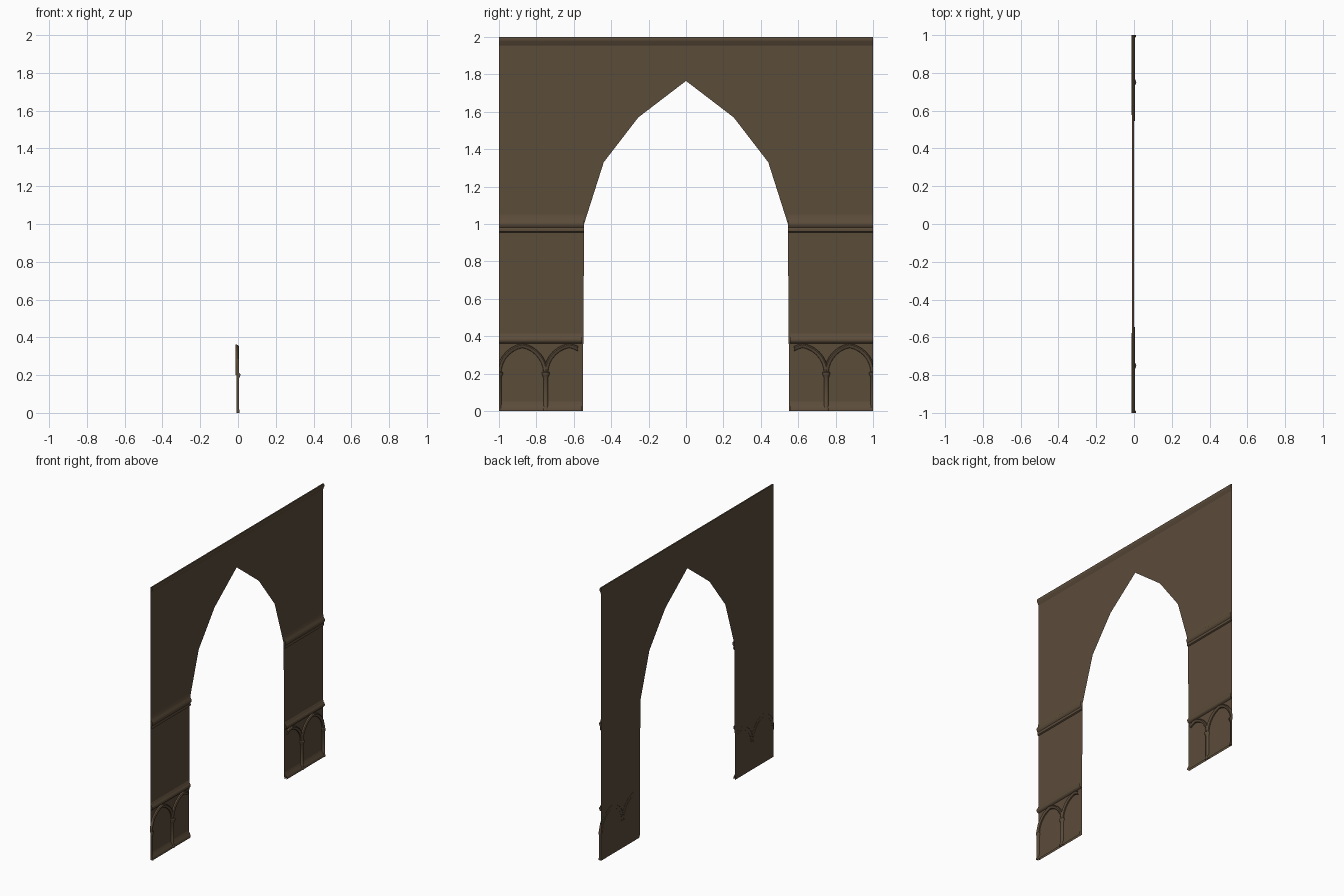
import bpy, math

if "Cube" in bpy.data.objects:
    bpy.data.objects.remove(bpy.data.objects["Cube"])

WALL = -0.011   # x of the wall sheet; relief projects towards +x
stone = bpy.data.materials.new("brown stone")
stone.diffuse_color = (0.105, 0.072, 0.042, 1)
stone.use_nodes = True
stone.node_tree.nodes["Principled BSDF"].inputs["Base Color"].default_value = stone.diffuse_color


def make(name, verts, faces, smooth=False):
    me = bpy.data.meshes.new(name)
    me.from_pydata(verts, [], faces)
    me.materials.append(stone)
    ob = bpy.data.objects.new(name, me)
    bpy.context.collection.objects.link(ob)
    if smooth:
        bpy.context.view_layer.objects.active = ob
        ob.select_set(True)
        bpy.ops.object.shade_smooth_by_angle(angle=math.radians(40))
        ob.select_set(False)
    return ob


def grid(name, rows, flip=False):
    """Skin a list of equally long point rows."""
    n = len(rows[0])
    verts = [p for r in rows for p in r]
    faces = []
    for i in range(len(rows) - 1):
        for j in range(n - 1):
            a = i * n + j
            f = (a, a + 1, a + n + 1, a + n)
            faces.append(f[::-1] if flip else f)
    return make(name, verts, faces, True)


def clamp(y):
    return max(-1.0, min(1.0, y))


# Wall sheet with pointed opening: one half outlined, then mirrored
opening = [(0.552, 0), (0.545, 0.95), (0.545, 1.0), (0.44, 1.33), (0.255, 1.57), (0, 1.765)]
for s, side in ((-1, "left"), (1, "right")):
    inner = [(WALL, s * y, z) for y, z in opening] + [(WALL, 0, 2)]
    outer = [(WALL, s, z) for y, z in opening] + [(WALL, s, 2)]
    n = len(inner)
    faces = [(i, n + i, n + i + 1, i + 1) for i in range(n - 1)]
    if s < 0:
        faces = [f[::-1] for f in faces]
    make("wall_" + side, inner + outer, faces)

# Horizontal mouldings: (x, z) profiles swept along y
base = [(0.005, 0), (0.005, 0.012), (0.000, 0.022), (-0.007, 0.036), (WALL, 0.05)]
dado = [(WALL, 0.362), (-0.001, 0.366), (0.004, 0.374), (0.005, 0.384), (0.001, 0.392),
        (-0.004, 0.398), (-0.007, 0.408), (WALL, 0.415)]
string = [(WALL, 0.955), (-0.003, 0.960), (-0.001, 0.970), (-0.004, 0.980), (0.003, 0.990),
          (0.005, 1.000), (0.004, 1.008), (-0.004, 1.020), (-0.008, 1.035), (WALL, 1.05)]
cornice = [(WALL, 1.955), (-0.007, 1.962), (-0.004, 1.972), (0.000, 1.978), (0.001, 1.990), (-0.001, 2.0),
           (WALL, 2.0)]


def moulding(name, prof, y0, y1):
    grid(name, [[(x, y, z) for x, z in prof] for y in sorted((y0, y1))], True)


moulding("cornice", cornice, -1, 1)
for s, side in ((-1, "left"), (1, "right")):
    moulding("base_moulding_" + side, base, s * 0.555, s)
    moulding("dado_moulding_" + side, dado, s * 0.555, s)
    moulding("string_course_" + side, string, s * 0.545, s)

# Blind arcade: slim shafts with capitals (radius, z)
shaft = [(0.018, 0), (0.018, 0.012), (0.013, 0.022), (0.013, 0.18), (0.017, 0.188),
         (0.021, 0.198), (0.021, 0.206), (0.013, 0.212)]
for y0 in (-1, -0.75, 0.75, 1):
    rows = []
    for r, z in shaft:
        rows.append([(max(WALL, -0.009 + r * math.cos(a)), clamp(y0 + r * math.sin(a)), z)
                     for a in [math.pi * (k / 8 - 0.5) for k in range(9)]])
    grid("arcade_shaft", rows)

# Arch ribs: concentric arcs, mitred at the apex; (offset, x) section
section = [(-0.012, -0.0125), (-0.011, -0.003), (-0.005, 0.002), (0.004, 0.004),
           (0.010, -0.001), (0.012, -0.0125)]
HALF, SPRING, RISE = 0.125, 0.20, 0.15
R = (HALF ** 2 + RISE ** 2) / (2 * HALF)


def rib(name, y0, d, start=0.0):
    """Half arch from springing y0 towards d; start trims the lower end (distance in y)."""
    rows = []
    for off, x in section:
        r = R + off
        a0 = math.acos(min(1, (R - start) / r)) if start else 0.0
        a1 = math.acos((R - HALF) / r)
        rows.append([(x, clamp(y0 + d * (R - r * math.cos(a))), SPRING + r * math.sin(a))
                     for a in [a0 + (a1 - a0) * k / 7 for k in range(8)]])
    grid(name, rows, d > 0)


for s in (-1, 1):
    rib("outer_arch_rib", s, -s)
    rib("outer_arch_rib", s * 0.75, s)
    rib("inner_arch_rib", s * 0.75, -s)
    rib("inner_arch_rib_stub", s * 0.5, s, 0.078)
